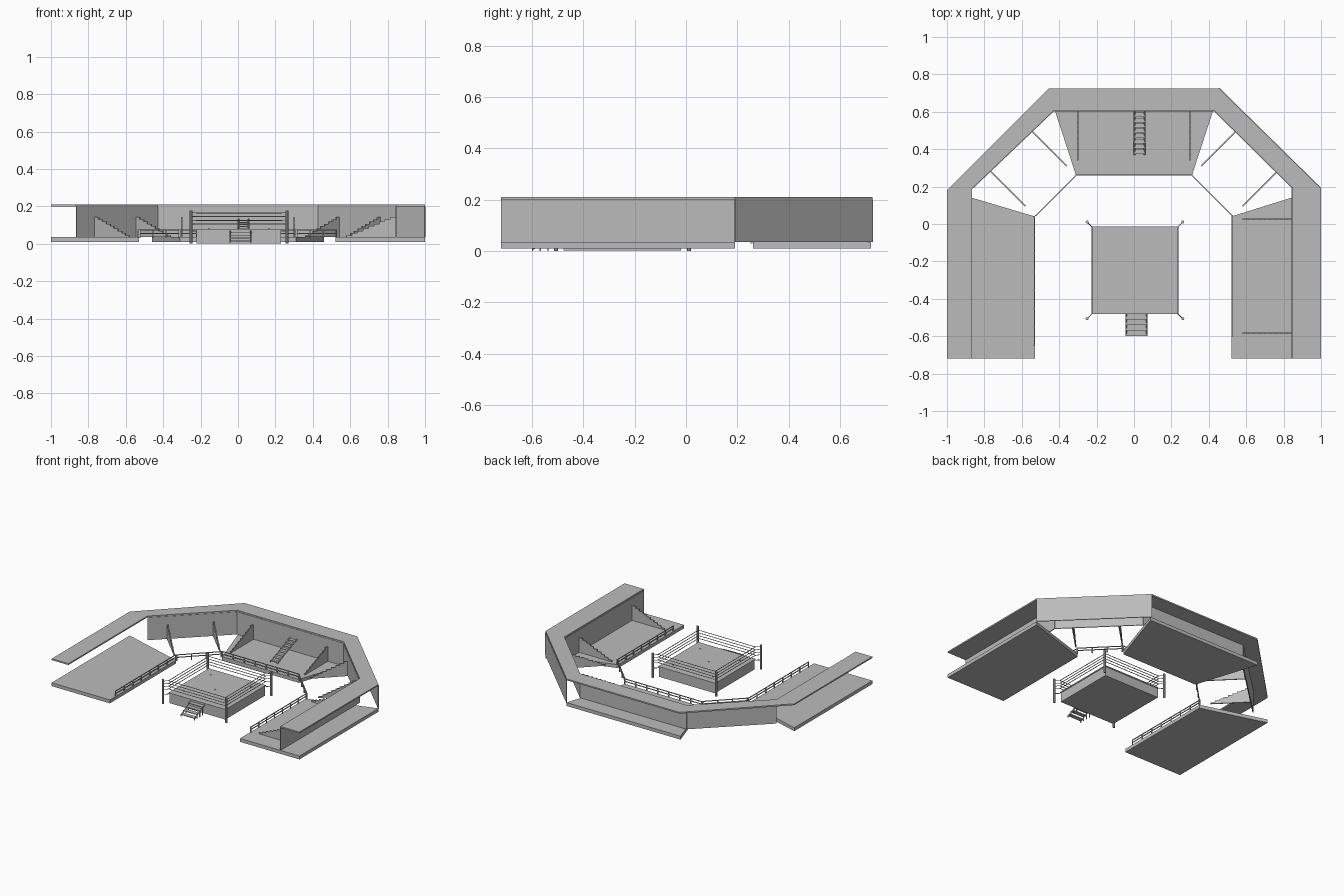
import bpy, bmesh
from mathutils import Vector

cube = bpy.data.objects.get("Cube")
if cube:
    bpy.data.objects.remove(cube, do_unlink=True)

grey = bpy.data.materials.new("concrete_grey")
grey.use_nodes = True
grey.diffuse_color = (0.5, 0.5, 0.5, 1)
grey.node_tree.nodes["Principled BSDF"].inputs["Base Color"].default_value = (0.5, 0.5, 0.5, 1)


def finish(name, bm):
    bmesh.ops.recalc_face_normals(bm, faces=bm.faces)
    mesh = bpy.data.meshes.new(name)
    bm.to_mesh(mesh)
    bm.free()
    mesh.materials.append(grey)
    obj = bpy.data.objects.new(name, mesh)
    bpy.context.collection.objects.link(obj)
    return obj


def extrude(name, points, offset):
    """Closed polygon of 3D points pushed along an offset vector."""
    bm = bmesh.new()
    face = bm.faces.new([bm.verts.new(p) for p in points])
    grown = bmesh.ops.extrude_face_region(bm, geom=[face])["geom"]
    moved = [g for g in grown if isinstance(g, bmesh.types.BMVert)]
    bmesh.ops.translate(bm, verts=moved, vec=offset)
    return finish(name, bm)


def slab(name, outline, low, high):
    return extrude(name, [(x, y, low) for x, y in outline], (0, 0, high - low))


def box(name, x0, x1, y0, y1, z0, z1):
    return slab(name, [(x0, y0), (x1, y0), (x1, y1), (x0, y1)], z0, z1)


def wall(name, a, b, low, high, thick=0.006):
    """Upright panel between two plan points."""
    a, b = Vector(a), Vector(b)
    side = (b - a).normalized().orthogonal() * thick / 2
    return slab(name, [a - side, b - side, b + side, a + side], low, high)


def rod(name, a, b, radius, sides=8):
    a, b = Vector(a), Vector(b)
    bm = bmesh.new()
    bmesh.ops.create_cone(bm, cap_ends=True, segments=sides, radius1=radius,
                          radius2=radius, depth=(b - a).length)
    bm.transform((b - a).to_track_quat('Z', 'Y').to_matrix().to_4x4())
    bmesh.ops.translate(bm, verts=bm.verts, vec=(a + b) / 2)
    return finish(name, bm)


def stepped_fin(name, low_end, high_end, steps=9, thick=0.008):
    """Thin seating divider with a stair-shaped top edge."""
    a, b = Vector(low_end), Vector(high_end)
    side = (b - a).normalized().orthogonal() * thick
    profile = [(0, FLOOR)]
    for i in range(steps):
        z = 0.045 + (FIN_TOP - 0.045) * i / (steps - 1)
        profile += [(i / steps, z), ((i + 1) / steps, z)]
    profile.append((1, FLOOR))
    points = []
    for t, z in profile:
        p = a.lerp(b, t) - side / 2
        points.append((p.x, p.y, z))
    return extrude(name, points, (side.x, side.y, 0))


def railing(name, a, b, posts, base):
    a, b = Vector(a), Vector(b)
    for z in (0.052, 0.07):
        wall(name + "_bar", a, b, z, z + 0.005, 0.005)
    for i in range(posts):
        p = a.lerp(b, i / (posts - 1))
        box(name + "_post", p.x - 0.003, p.x + 0.003, p.y - 0.003, p.y + 0.003, base, 0.075)


BASE, FLOOR, CEILING, TOP = 0.01, 0.035, 0.2, 0.21
FIN_TOP = 0.142

# Seating platforms
slab("left_platform", [(0.52, -0.72), (1, -0.72), (1, 0.19), (0.52, 0.04)], BASE, FLOOR)
slab("right_platform", [(-0.53, -0.72), (-0.53, 0.04), (-1, 0.18), (-1, -0.72)], BASE, FLOOR)
slab("back_platform", [(-0.31, 0.26), (0.31, 0.26), (0.46, 0.72), (-0.46, 0.72)], BASE, FLOOR)

# Roof running around three sides
inner = [(0.845, -0.72), (0.845, 0.195), (0.43, 0.605),
         (-0.43, 0.605), (-0.865, 0.19), (-0.865, -0.72)]
outer = [(-1, -0.72), (-1, 0.18), (-0.455, 0.725),
         (0.455, 0.725), (1, 0.19), (1, -0.72)]
slab("roof", inner + outer, CEILING, TOP)

# Walls beneath the roof; the right side stays open
names = ("left_wall", "back_left_wall", "back_wall", "back_right_wall")
for name, a, b in zip(names, inner, inner[1:]):
    wall(name, a, b, FLOOR, CEILING)
wall("back_left_outer_wall", outer[3], outer[4], FLOOR, CEILING)

# Seating dividers
for s in (-1, 1):
    stepped_fin("back_divider", (s * 0.3, 0.34), (s * 0.3, 0.602))
    stepped_fin("corner_divider", (s * 0.36, 0.31), (s * 0.545, 0.495))
    stepped_fin("corner_divider", (s * 0.58, 0.095), (s * 0.765, 0.28))
for y in (0.025, -0.585):
    stepped_fin("left_divider", (0.58, y), (0.843, y))

# Centre aisle stair on the back platform
for x in (0.003, 0.057):
    rod("aisle_stringer", (x, 0.37, 0.04), (x, 0.6, 0.13), 0.005, 4)
for i in range(8):
    y, z = 0.375 + i * 0.028, 0.045 + i * 0.011
    box("aisle_tread", 0, 0.06, y, y + 0.024, z, z + 0.005)

# Crowd railings
railing("back_railing", (-0.31, 0.262), (0.31, 0.262), 8, FLOOR)
railing("left_railing", (0.523, -0.6), (0.523, 0.04), 8, FLOOR)
railing("right_railing", (-0.533, -0.65), (-0.533, 0.04), 8, FLOOR)
for s in (-1, 1):
    railing("corner_railing", (s * 0.315, 0.255), (s * 0.525, 0.045), 4, 0.03)

# Ring body and mat
X0, X1, Y0, Y1, MAT = -0.225, 0.235, -0.48, -0.015, 0.078
box("ring_base", X0 + 0.004, X1 - 0.004, Y0 + 0.004, Y1 - 0.004, 0.002, MAT - 0.008)
box("ring_mat", X0, X1, Y0, Y1, MAT - 0.008, MAT)
for x, y in ((-0.155, -0.09), (0.165, -0.09), (0.0, -0.265), (-0.155, -0.4), (0.165, -0.4)):
    rod("mat_stud", (x, y, MAT), (x, y, MAT + 0.004), 0.005)

# Corner posts, connectors and ropes
GAP = 0.026
ropes = (0.105, 0.125, 0.145, 0.165)
corners = [(X0, Y0, -1, -1), (X1, Y0, 1, -1), (X1, Y1, 1, 1), (X0, Y1, -1, 1)]
for i, (x, y, sx, sy) in enumerate(corners):
    px, py = x + sx * GAP, y + sy * GAP
    nx, ny = corners[(i + 1) % 4][:2]
    rod("corner_post", (px, py, 0), (px, py, 0.178), 0.008)
    rod("post_brace", (x, y, MAT - 0.01), (px, py, MAT - 0.01), 0.003, 6)
    for z in ropes:
        rod("rope_connector", (x, y, z), (px, py, z), 0.002, 6)
        rod("rope", (x, y, z), (nx, ny, z), 0.0025, 6)

# Ring steps
SX0, SX1, COUNT = -0.045, 0.07, 4
for i in range(COUNT):
    y, z = -0.6 + i * 0.03, 0.016 + i * 0.016
    box("step_tread", SX0, SX1, y, y + 0.03, z - 0.005, z)
    for x in (SX0, SX1 - 0.005):
        box("step_leg", x, x + 0.005, y, y + 0.005, 0, z - 0.005)
for x in (SX0 + 0.003, SX1 - 0.003):
    rod("step_stringer", (x, -0.598, 0.008), (x, -0.482, 0.068), 0.004, 4)
